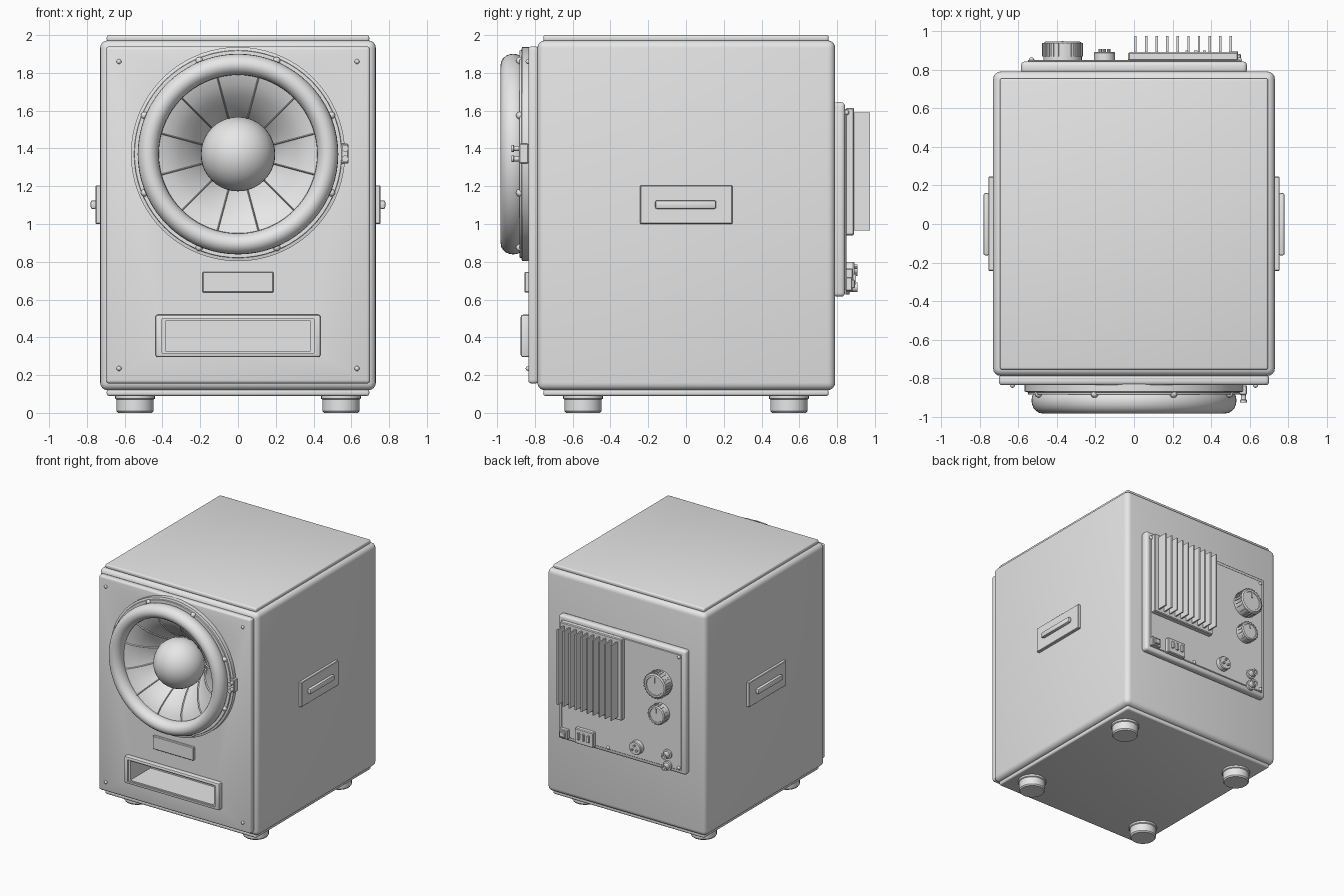
import bpy, bmesh, math
from mathutils import Matrix, Vector

if "Cube" in bpy.data.objects:
    bpy.data.objects.remove(bpy.data.objects["Cube"])

grey = bpy.data.materials.new("plain grey")
grey.diffuse_color = (0.8, 0.8, 0.8, 1)
grey.use_nodes = True
grey.node_tree.nodes["Principled BSDF"].inputs["Base Color"].default_value = grey.diffuse_color


def finish(bm, name, angle=32):
    bmesh.ops.recalc_face_normals(bm, faces=bm.faces[:])
    me = bpy.data.meshes.new(name)
    bm.to_mesh(me)
    bm.free()
    me.materials.append(grey)
    me.shade_smooth()
    me.set_sharp_from_angle(angle=math.radians(angle))
    ob = bpy.data.objects.new(name, me)
    bpy.context.collection.objects.link(ob)
    return ob


def box(name, x, y, z, bevel=0.0, segs=2):
    """Box from (min, max) ranges, with rounded edges."""
    bm = bmesh.new()
    bmesh.ops.create_cube(bm, size=1)
    for v in bm.verts:
        v.co = Vector([(r[0] + r[1]) / 2 + c * (r[1] - r[0]) for c, r in zip(v.co, (x, y, z))])
    if bevel:
        bmesh.ops.bevel(bm, geom=bm.edges[:], offset=bevel, segments=segs, profile=0.5, affect='EDGES')
    return finish(bm, name)


def lathe(name, profile, centre, axis='Y', closed=False, n=32):
    """Turn (radius, height) points round an axis; open profiles get end caps."""
    bm = bmesh.new()
    rings = []
    for r, h in profile:
        ring = []
        for i in range(n):
            a = 2 * math.pi * i / n
            c, s = r * math.cos(a), r * math.sin(a)
            p = (c, h, s) if axis == 'Y' else (c, s, h)
            ring.append(bm.verts.new(Vector(p) + Vector(centre)))
        rings.append(ring)
    pairs = list(zip(rings, rings[1:]))
    if closed:
        pairs.append((rings[-1], rings[0]))
    for a, b in pairs:
        for i in range(n):
            j = (i + 1) % n
            bm.faces.new((a[i], a[j], b[j], b[i]))
    if not closed:
        bm.faces.new(rings[0])
        bm.faces.new(rings[-1])
    return finish(bm, name)


def dome(name, centre, r, n=16):
    bm = bmesh.new()
    bmesh.ops.create_uvsphere(bm, u_segments=n, v_segments=n // 2, radius=r, matrix=Matrix.Translation(centre))
    return finish(bm, name, 60)


def cut(ob, cutters):
    for c in cutters:
        m = ob.modifiers.new("cut", 'BOOLEAN')
        m.operation, m.solver, m.object = 'DIFFERENCE', 'EXACT', c
    bpy.context.view_layer.update()
    me = bpy.data.meshes.new_from_object(ob.evaluated_get(bpy.context.evaluated_depsgraph_get()))
    ob.modifiers.clear()
    ob.data = me
    me.shade_smooth()
    me.set_sharp_from_angle(angle=math.radians(32))


WZ = 1.37  # woofer centre height

# cabinet, front baffle, top and bottom plates
cabinet = box("cabinet", (-0.73, 0.73), (-0.787, 0.79), (0.12, 1.972), 0.04, 4)
baffle = box("front_baffle", (-0.70, 0.70), (-0.835, -0.78), (0.155, 1.94), 0.018, 3)
box("top_plate", (-0.695, 0.695), (-0.755, 0.755), (1.965, 2.0), 0.012, 3)
box("bottom_plate", (-0.695, 0.695), (-0.755, 0.755), (0.09, 0.125), 0.012, 3)
for sx in (-1, 1):
    for sy in (-1, 1):
        lathe("foot", [(0.09, 0), (0.098, 0.01), (0.098, 0.07), (0.105, 0.075), (0.105, 0.095)],
              (sx * 0.545, sy * 0.545, 0), 'Z')
    for z in (0.235, 1.86):
        dome("baffle_screw", (sx * 0.63, -0.836, z), 0.013, 12)

# port frame, with the port and woofer openings cut through the front
frame = box("port_frame", (-0.437, 0.437), (-0.875, -0.82), (0.295, 0.52), 0.012, 2)
port_cut = box("port_cutter", (-0.385, 0.385), (-1.1, -0.6), (0.328, 0.487))
lip_cut = box("lip_cutter", (-0.402, 0.402), (-1.1, -0.865), (0.318, 0.497))
woofer_cut = lathe("woofer_cutter", [(0.435, -1.1), (0.435, -0.55)], (0, 0, WZ), n=64)
cut(cabinet, [port_cut, woofer_cut])
cut(baffle, [port_cut, woofer_cut])
cut(frame, [port_cut, lip_cut])
for c in (port_cut, lip_cut, woofer_cut):
    bpy.data.objects.remove(c)

# name plate blank
box("front_plate", (-0.188, 0.188), (-0.855, -0.83), (0.637, 0.747), 0.005, 1)

# woofer: flange, rolled surround, cone, ribs, dust cap
lathe("woofer_flange", [(0.43, -0.83), (0.567, -0.83), (0.567, -0.868), (0.55, -0.872),
                        (0.548, -0.882), (0.43, -0.882)], (0, 0, WZ), closed=True, n=72)
roll = [(0.475 + 0.056 * math.cos(t * math.pi / 10), -0.915 + 0.066 * math.sin(t * math.pi / 10))
        for t in range(20)]
lathe("woofer_surround", roll, (0, 0, WZ), closed=True, n=72)
cone = [(0.43, -0.90), (0.37, -0.88), (0.31, -0.835), (0.25, -0.775), (0.20, -0.71), (0.165, -0.65)]
lathe("woofer_cone", cone + [(r, y + 0.02) for r, y in reversed(cone)], (0, 0, WZ), closed=True, n=72)
bm = bmesh.new()
for k in range(12):
    a = math.radians(15 + 30 * k)
    out, side = Vector((math.cos(a), 0, math.sin(a))), Vector((-math.sin(a), 0, math.cos(a)))
    rows = []
    for r, y in cone:
        p = out * r + Vector((0, y, WZ))
        rows.append([bm.verts.new(q) for q in (p - side * 0.004, p + Vector((0, -0.008, 0)) - out * 0.004,
                                               p + side * 0.004)])
    for s, t in zip(rows, rows[1:]):
        for i in range(3):
            j = (i + 1) % 3
            bm.faces.new((s[i], s[j], t[j], t[i]))
finish(bm, "cone_ribs")
dome("dust_cap", (0, -0.77, WZ), 0.197, 40)
for k in range(8):
    a = math.radians(22.5 + 45 * k)
    dome("flange_screw", (0.535 * math.cos(a), -0.88, WZ + 0.535 * math.sin(a)), 0.02, 12)

# speaker terminal on the flange edge
box("terminal_block", (0.545, 0.585), (-0.885, -0.835), (1.32, 1.425), 0.005, 1)
for z in (1.345, 1.40):
    lathe("terminal_post", [(0.014, -0.88), (0.014, -0.91), (0.018, -0.912), (0.018, -0.925)],
          (0.567, 0, z), n=12)

# side handles
for s in (-1, 1):
    xs = lambda a, b: tuple(sorted((s * a, s * b)))
    box("handle_plate", xs(0.72, 0.754), (-0.243, 0.245), (1.0, 1.205), 0.004, 1)
    box("handle_grip", xs(0.75, 0.78), (-0.163, 0.16), (1.08, 1.125), 0.01, 2)

# rear amplifier panel
box("rear_panel", (-0.585, 0.585), (0.78, 0.842), (0.615, 1.645), 0.02, 3)
box("rear_inner_plate", (-0.55, 0.55), (0.83, 0.85), (0.65, 1.61), 0.003, 1)
for x, z in ((-0.53, 1.59), (-0.53, 0.67), (0.12, 0.665), (0.545, 1.59)):
    dome("panel_screw", (x, 0.85, z), 0.014, 12)

# heat sink
box("heat_sink_base", (-0.03, 0.54), (0.845, 0.89), (0.94, 1.615), 0.006, 1)
for i in range(10):
    x = 0.008 + i * 0.0548
    box("heat_sink_fin", (x - 0.006, x + 0.006), (0.88, 0.975), (0.965, 1.59))


# ridged knobs with a pointer
def knob(name, x, z, r, top, ridges):
    lathe(name, [(r * 0.95, 0.845), (r * 0.95, top - 0.008), (r * 0.86, top), (r * 0.72, top),
                 (r * 0.70, top - 0.005)], (x, 0, z))
    bm = bmesh.new()
    for k in range(ridges):
        a = 2 * math.pi * k / ridges
        m = (Matrix.Translation((x, 0, z)) @ Matrix.Rotation(-a, 4, 'Y')
             @ Matrix.Translation((r * 0.95, (0.86 + top) / 2, 0))
             @ Matrix.Diagonal((r * 0.12, top - 0.876, r * 0.13, 1)))
        bmesh.ops.create_cube(bm, size=1, matrix=m)
    finish(bm, name + "_ridges")
    box(name + "_pointer", (x - 0.005, x + 0.005), (top - 0.01, top + 0.002), (z + r * 0.25, z + r * 0.7))


knob("volume_knob", -0.37, 1.34, 0.105, 0.945, 24)
knob("filter_knob", -0.37, 1.09, 0.08, 0.925, 18)

# round balanced input with three pins
lathe("balanced_input", [(0.055, 0.845), (0.055, 0.885), (0.05, 0.892)], (-0.153, 0, 0.745))
for k in range(3):
    a = math.radians(90 + 120 * k)
    lathe("input_pin", [(0.009, 0.88), (0.009, 0.907)],
          (-0.153 + 0.025 * math.cos(a), 0, 0.745 + 0.025 * math.sin(a)), n=10)

# line jacks
for z in (0.665, 0.76):
    lathe("line_jack", [(0.038, 0.845), (0.038, 0.865), (0.026, 0.867), (0.026, 0.908), (0.014, 0.908),
                        (0.014, 0.89)], (-0.43, 0, z), n=20)

# mains socket with blades, and power switch
box("mains_socket", (0.235, 0.405), (0.845, 0.885), (0.64, 0.765), 0.006, 1)
for x in (0.275, 0.32, 0.365):
    box("mains_blade", (x - 0.008, x + 0.008), (0.88, 0.9), (0.68, 0.735))
box("power_switch", (0.475, 0.555), (0.845, 0.88), (0.645, 0.72), 0.005, 1)
box("switch_rocker", (0.49, 0.54), (0.875, 0.895), (0.66, 0.705), 0.005, 1)
